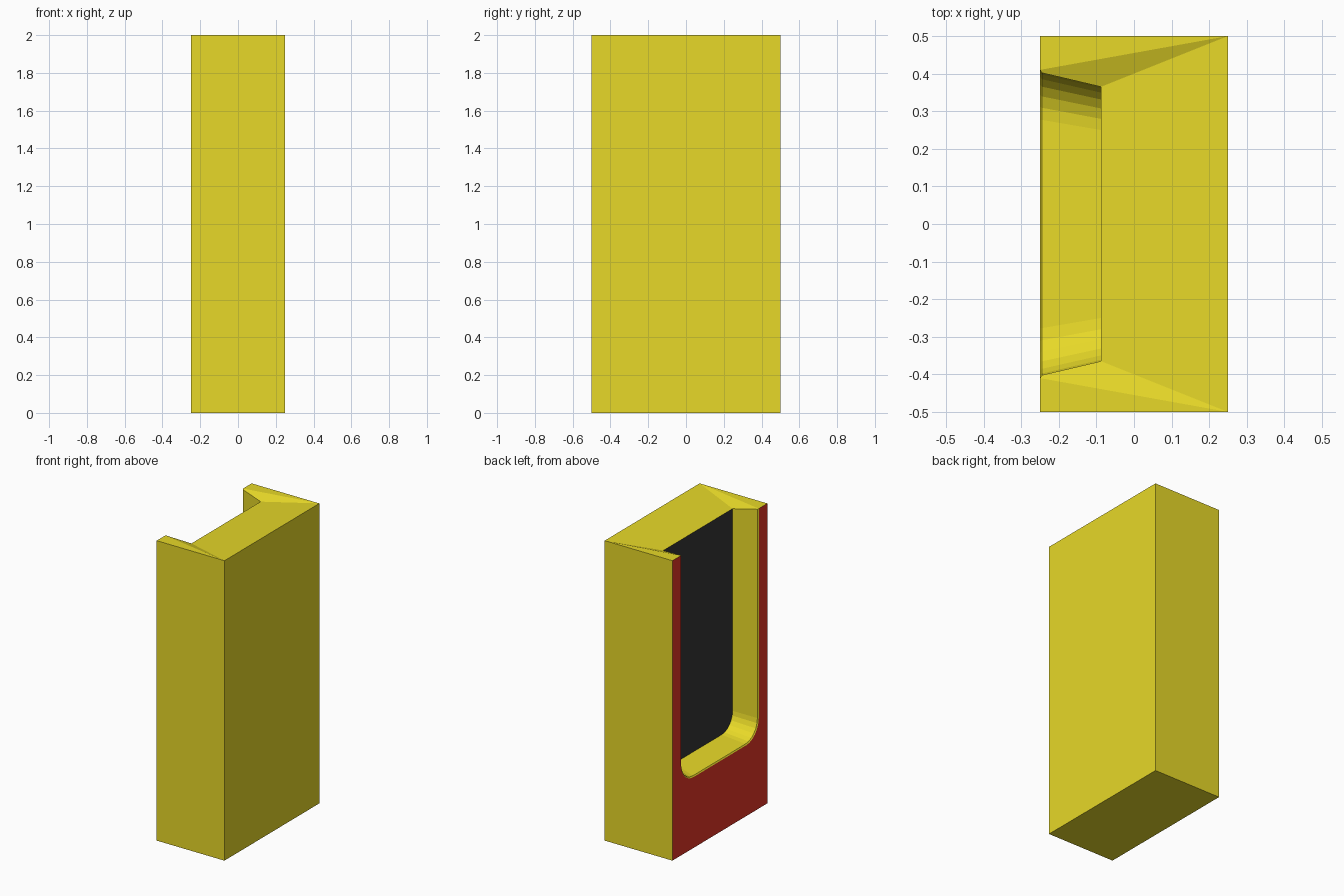
import bpy
import bmesh
from math import sin, cos, pi

cube = bpy.data.objects.get("Cube")
if cube:
    bpy.data.objects.remove(cube, do_unlink=True)


def material(name, rgb):
    mat = bpy.data.materials.new(name)
    mat.use_nodes = True
    mat.diffuse_color = (*rgb, 1)
    mat.node_tree.nodes["Principled BSDF"].inputs["Base Color"].default_value = (*rgb, 1)
    return mat


YELLOW, RED, BLACK = range(3)
mats = [material("yellow", (0.80, 0.69, 0.021)),
        material("red", (0.80, 0.037, 0.021)),
        material("black", (0.037, 0.037, 0.037))]

bm = bmesh.new()


def face(verts, colour=YELLOW):
    f = bm.faces.new(verts)
    f.material_index = colour
    return f


def u_loop(x, half, bottom, top, radius, steps=6):
    """U-shaped outline, from the top of one arm round to the other."""
    arc = [(half - radius + radius * cos(a), bottom + radius - radius * sin(a))
           for a in (i * pi / 2 / steps for i in range(steps + 1))]
    side = [(half, top)] + arc
    pts = side + [(-y, z) for y, z in reversed(side)]
    return [bm.verts.new((x, y, z)) for y, z in pts]


# Recess outlines: outer lip, inside of the lip, tapered back
lip = u_loop(-0.25, 0.41, 0.472, 2.0, 0.133)
throat = u_loop(-0.245, 0.402, 0.48, 1.997, 0.125)
back = u_loop(-0.088, 0.365, 0.51, 1.973, 0.115)

# Recess walls and back panel
for a, b in ((lip, throat), (throat, back)):
    for i in range(len(a) - 1):
        face((a[i], a[i + 1], b[i + 1], b[i]))
face(back, BLACK)

# Outer box corners, keyed by the signs of x, y and z
c = {(x, y, z): bm.verts.new((x * 0.25, y * 0.5, 1 + z))
     for x in (-1, 1) for y in (-1, 1) for z in (-1, 1)}

# Bottom, ends and plain side
face([c[-1, -1, -1], c[-1, 1, -1], c[1, 1, -1], c[1, -1, -1]])
face([c[1, -1, -1], c[1, 1, -1], c[1, 1, 1], c[1, -1, 1]])
for y in (-1, 1):
    face([c[-1, y, -1], c[1, y, -1], c[1, y, 1], c[-1, y, 1]])

# Red recessed side: two arms, filled corners and the panel below
mid = len(lip) // 2
for y, half in ((1, lip[:mid]), (-1, lip[:mid - 1:-1])):
    face([c[-1, y, 1], c[-1, y, -1]] + half[::-1], RED)
face([c[-1, 1, -1], c[-1, -1, -1], lip[mid], lip[mid - 1]], RED)

# Top, dipping slightly towards the back of the recess
for y, i in ((1, 0), (-1, -1)):
    face([c[1, y, 1], c[-1, y, 1], lip[i]])
    face([c[1, y, 1], lip[i], throat[i], back[i]])
face([c[1, 1, 1], back[0], back[-1], c[1, -1, 1]])

bmesh.ops.recalc_face_normals(bm, faces=bm.faces)
mesh = bpy.data.meshes.new("recessed_block")
bm.to_mesh(mesh)
bm.free()
for m in mats:
    mesh.materials.append(m)
block = bpy.data.objects.new("recessed_block", mesh)
bpy.context.collection.objects.link(block)
